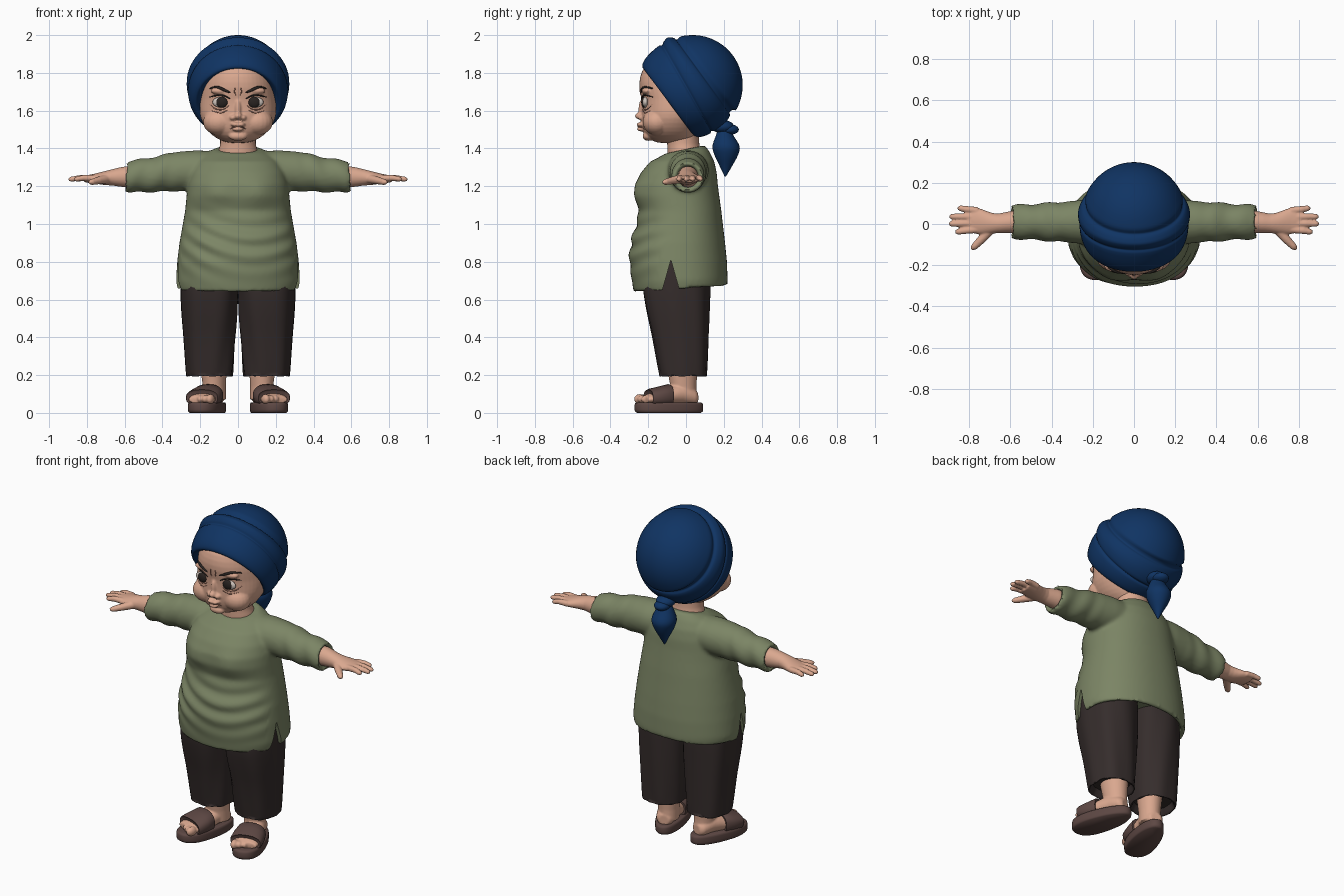
import bpy, bmesh, math
from mathutils import Vector as V, Matrix
from mathutils.bvhtree import BVHTree

if "Cube" in bpy.data.objects:
    bpy.data.objects.remove(bpy.data.objects["Cube"])

X, Y, Z = V((1, 0, 0)), V((0, 1, 0)), V((0, 0, 1))


def material(name, rgb):
    m = bpy.data.materials.new(name)
    m.diffuse_color = (*rgb, 1)
    m.use_nodes = True
    m.node_tree.nodes["Principled BSDF"].inputs["Base Color"].default_value = m.diffuse_color
    return m


NAVY = material("navy cloth", (0.005, 0.034, 0.125))
GREEN = material("olive cloth", (0.20, 0.235, 0.13))
SKIN = material("skin", (0.70, 0.39, 0.275))
PANTS = material("dark brown cloth", (0.036, 0.026, 0.025))
LEATHER = material("brown leather", (0.11, 0.064, 0.057))
DARK = material("near black", (0.022, 0.017, 0.015))
WHITE = material("eye white", (0.62, 0.55, 0.5))
FOLD = material("skin crease", (0.36, 0.17, 0.12))


def smooth_rows(rows, k):
    """Catmull-Rom interpolation between rows of numbers."""
    out = []
    for i in range(len(rows) - 1):
        p = [rows[max(0, min(len(rows) - 1, i + j))] for j in (-1, 0, 1, 2)]
        for s in range(k):
            t = s / k
            out.append([b + 0.5 * t * (c - a + t * (2*a - 5*b + 4*c - d + t * (3*(b - c) + d - a)))
                        for a, b, c, d in zip(*p)])
    return out + [list(rows[-1])]


def tube(bm, rows, d=None, up=Y, n=32, k=1, p=2.0):
    """Loft rows of (x, y, z, half width, half depth[, tilt])."""
    rows = smooth_rows([tuple(r) + (0,) * (6 - len(r)) for r in rows], k)
    rings = []
    for i, r in enumerate(rows):
        c = V(r[:3])
        t = d or (V(rows[min(i + 1, len(rows) - 1)][:3]) - V(rows[max(i - 1, 0)][:3])).normalized()
        side = up.cross(t).normalized()
        v = t.cross(side)
        ring = []
        for j in range(n):
            a = math.tau * j / n
            co, si = (math.copysign(abs(f) ** (2 / p), f) for f in (math.cos(a), math.sin(a)))
            ring.append(bm.verts.new(c + side * r[3] * co + v * r[4] * si + Z * r[5] * si))
        rings.append(ring)
    for a, b in zip(rings, rings[1:]):
        for j in range(n):
            bm.faces.new((a[j], a[(j + 1) % n], b[(j + 1) % n], b[j]))
    bm.faces.new(rings[0])
    bm.faces.new(rings[-1])


def blob(bm, c, r):
    m = Matrix.Translation(c) @ Matrix.Diagonal((*r, 1))
    bmesh.ops.create_uvsphere(bm, u_segments=20, v_segments=12, radius=1, matrix=m)


def bake(o):
    me = bpy.data.meshes.new_from_object(o.evaluated_get(bpy.context.evaluated_depsgraph_get()))
    o.modifiers.clear()
    o.data = me


def finish(name, bm, mat, mirror=False, voxel=0, smooth=0, angle=50):
    bmesh.ops.recalc_face_normals(bm, faces=bm.faces)
    me = bpy.data.meshes.new(name)
    bm.to_mesh(me)
    bm.free()
    o = bpy.data.objects.new(name, me)
    bpy.context.collection.objects.link(o)
    if mirror:
        o.modifiers.new("mirror", 'MIRROR').use_mirror_merge = False
    if voxel:
        m = o.modifiers.new("remesh", 'REMESH')
        m.mode, m.voxel_size = 'VOXEL', voxel
    if smooth:
        m = o.modifiers.new("smooth", 'SMOOTH')
        m.factor, m.iterations = 0.5, smooth
    bake(o)
    shade(o, mat, angle)
    return o


def shade(o, mat, angle):
    o.data.materials.clear()
    o.data.materials.append(mat)
    o.data.shade_smooth()
    o.data.set_sharp_from_angle(angle=math.radians(angle))


# Tunic: hollow hem, body, neckline and sleeves fused together
bm = bmesh.new()
body = [(.76, .29, -.24, .18, 0), (.66, .30, -.255, .195, .015), (.655, .32, -.277, .22, .017),
        (.70, .328, -.285, .22, .012), (.80, .322, -.30, .217, 0), (.90, .31, -.292, .207, 0),
        (1.0, .292, -.262, .195, 0), (1.07, .28, -.25, .187, 0), (1.15, .272, -.272, .176, 0),
        (1.21, .265, -.268, .168, 0), (1.27, .25, -.24, .163, 0), (1.33, .22, -.19, .15, 0),
        (1.37, .175, -.135, .125, .012), (1.395, .125, -.11, .10, .022)]
tube(bm, [(0, (f + b) / 2, z, w, (b - f) / 2, t) for z, w, f, b, t in body], d=Z, n=64, p=2.2)
tube(bm, [(.10, .01, 1.285, .11, .10), (.22, .01, 1.283, .11, .107), (.32, .01, 1.278, .10, .105),
          (.45, .01, 1.262, .09, .093), (.57, .01, 1.25, .083, .084), (.595, .01, 1.25, .08, .08),
          (.592, .01, 1.25, .06, .06), (.55, .01, 1.25, .055, .055)], d=X, up=Z)
tunic = finish("tunic", bm, GREEN, mirror=True, voxel=.011, smooth=5)
for v in tunic.data.vertices:
    x, y, z = v.co
    if y < -.05 and abs(x) < .3:  # sagging belly drapes and bust
        win = math.exp(-((z - .9) / .14) ** 2) * min(1, (-y - .05) / .12)
        v.co.y -= .008 * win * math.sin(62 * (z - 1.1 * x * x + .18 * x))
        v.co.y -= .014 * math.exp(-(((abs(x) - .12) / .075) ** 2 + ((z - 1.17) / .07) ** 2))
    elif abs(x) > .3 and z > 1.1:  # sleeve folds
        v.co += v.normal * .004 * math.sin(48 * abs(x) + 20 * z) * min(1, (abs(x) - .3) / .08)

# Side slits
bm = bmesh.new()
for s in (-1, 1):
    a, b = ([bm.verts.new((s * x, y, z)) for y, z in ((-.145, .58), (-.015, .58), (-.08, .81))]
            for x in (.26, .42))
    bm.faces.new(a)
    bm.faces.new(b)
    for j in range(3):
        bm.faces.new((a[j], a[(j + 1) % 3], b[(j + 1) % 3], b[j]))
cutter = finish("slit_cutter", bm, GREEN)
cutter.hide_render = True
m = tunic.modifiers.new("slits", 'BOOLEAN')
m.operation, m.object = 'DIFFERENCE', cutter
bake(tunic)
shade(tunic, GREEN, 50)
bpy.data.objects.remove(cutter)

# Trousers
bm = bmesh.new()
tube(bm, [(.15, -.015, .235, .10, .10), (.15, -.015, .20, .112, .117), (.15, -.015, .197, .118, .123),
          (.15, -.016, .215, .123, .127), (.150, -.03, .40, .136, .148), (.151, -.045, .55, .147, .168),
          (.152, -.053, .68, .15, .178), (.152, -.05, .84, .146, .16)], d=Z, n=40, k=3, p=2.35)
trousers = finish("trousers", bm, PANTS, mirror=True)
for v in trousers.data.vertices:
    a = math.atan2(v.co.y + .03, abs(v.co.x) - .15)
    v.co += v.normal * .0035 * math.sin(7 * a + 5 * v.co.z)

# Feet and sandals, built straight then turned outward
TURN = Matrix.Translation((.157, -.09, 0)) @ Matrix.Rotation(math.radians(17), 4, 'Z')
bm = bmesh.new()
tube(bm, [(0, .155, .08, .03, .03), (0, .135, .085, .05, .045), (0, .07, .10, .06, .055),
          (0, 0, .09, .07, .05), (0, -.08, .078, .078, .035), (0, -.135, .07, .07, .022)],
     d=-Y, up=Z, k=2)
tube(bm, [(-.01, .085, .07, .058, .07), (-.008, .082, .14, .06, .07), (-.006, .075, .25, .07, .083)], d=Z)
for i, r in enumerate((.027, .021, .02, .019, .018)):
    blob(bm, (-.055 + .029 * i, -.143 + .007 * i * i * .45, .073), (r * .8, r * 1.25, r))
bmesh.ops.transform(bm, matrix=TURN, verts=bm.verts)
finish("feet", bm, SKIN, mirror=True, voxel=.006, smooth=3)

bm = bmesh.new()
tube(bm, [(0, 0, z, .083 * s, .187 * s) for z, s in
          ((0, .93), (.008, .99), (.018, 1), (.042, 1), (.052, .98), (.056, .92))], d=Z, n=48, p=2.3)
for v in bm.verts:
    v.co.x *= 1 - .9 * v.co.y
bmesh.ops.transform(bm, matrix=TURN, verts=bm.verts)
finish("sandal_soles", bm, LEATHER, mirror=True, angle=60)

bm = bmesh.new()
tube(bm, [(0, -.108, .08, .075, .035), (0, -.115, .08, .087, .043), (0, -.105, .08, .092, .048),
          (0, -.05, .085, .091, .056), (0, -.005, .09, .084, .062), (0, .003, .09, .08, .058),
          (0, 0, .09, .066, .045)], d=Y, up=Z, p=2.4)
bmesh.ops.transform(bm, matrix=TURN, verts=bm.verts)
finish("sandal_straps", bm, LEATHER, mirror=True)

# Forearms and hands
bm = bmesh.new()
tube(bm, [(.50, .01, 1.25, .054, .054), (.59, .01, 1.25, .054, .056), (.66, .003, 1.247, .047, .044),
          (.71, .006, 1.243, .055, .036), (.76, .015, 1.24, .064, .026), (.81, .018, 1.238, .054, .018)],
     d=X, up=Z, k=2)
for y0, tx, ty in ((.065, .855, .077), (.034, .895, .036), (.003, .897, .001), (-.026, .867, -.038)):
    mid = ((.77 + tx) / 2, (y0 + ty) / 2, 1.244)
    tube(bm, [(.76, y0, 1.242, .018, .018), (*mid, .0165, .016), (tx - .01, ty, 1.237, .014, .013),
              (tx, ty, 1.235, .007, .006)], up=Z, n=12)
tube(bm, [(.69, -.02, 1.24, .025, .025), (.74, -.075, 1.23, .021, .02), (.775, -.11, 1.222, .017, .016),
          (.788, -.122, 1.22, .008, .007)], up=Z, n=12)
finish("hands", bm, SKIN, mirror=True, voxel=.005, smooth=2)

# Neck
bm = bmesh.new()
tube(bm, [(0, -.005, 1.30, .11, .09), (0, -.01, 1.385, .103, .088), (0, -.015, 1.43, .094, .085),
          (0, -.02, 1.52, .10, .09)], d=Z, k=3)
finish("neck", bm, SKIN)

# Head with jowls, nose and pout fused in
bm = bmesh.new()
face = [(1.43, .04, -.14, -.03), (1.44, .085, -.175, .04), (1.47, .135, -.21, .06), (1.51, .172, -.228, .08),
        (1.56, .197, -.235, .11), (1.61, .203, -.234, .13), (1.66, .20, -.236, .15), (1.72, .192, -.246, .15),
        (1.78, .18, -.242, .15), (1.84, .16, -.212, .14), (1.90, .10, -.13, .10)]
tube(bm, [(0, (f + b) / 2, z, w, (b - f) / 2) for z, w, f, b in face], d=Z, n=48, k=2, p=2.1)
for s in (-1, 1):
    blob(bm, (s * .10, -.155, 1.54), (.085, .075, .07))   # cheek
    blob(bm, (s * .027, -.236, 1.563), (.017, .018, .014))  # nostril
    blob(bm, (s * .085, -.205, 1.705), (.06, .03, .022))  # brow ridge
    blob(bm, (s * .014, -.236, 1.527), (.024, .026, .012))  # upper lip
blob(bm, (0, -.24, 1.572), (.022, .03, .02))
blob(bm, (0, -.232, 1.61), (.016, .02, .05))
blob(bm, (0, -.234, 1.502), (.03, .026, .012))
blob(bm, (0, -.20, 1.465), (.05, .03, .025))
head = finish("head", bm, SKIN, voxel=.006, smooth=3)
bpy.context.view_layer.update()
bvh = BVHTree.FromObject(head, bpy.context.evaluated_depsgraph_get())


def face_y(x, z):
    return bvh.ray_cast(V((x, -1, z)), Y)[0].y


def face_lines(name, lines, mat):
    bm = bmesh.new()
    for r, pts in lines:
        pts = smooth_rows(pts, 4)
        tube(bm, [(x, face_y(x, z), z, *(2 * [r * (.35 + .65 * math.sin(math.pi * i / (len(pts) - 1)))]))
                  for i, (x, z) in enumerate(pts)], up=Y, n=8)
    finish(name, bm, mat, mirror=True)


# Eyes
for name, mat, x, out, r in (("eye_whites", WHITE, .09, -.004, (.045, .016, .028)),
                             ("irises", DARK, .085, .004, (.032, .014, .029))):
    bm = bmesh.new()
    blob(bm, (x, face_y(.085, 1.645) - out, 1.645), r)
    finish(name, bm, mat, mirror=True)

# Brows, lashes, frown lines and mouth
face_lines("brows", [(.008, [(.04, 1.695), (.07, 1.708), (.11, 1.724), (.15, 1.718)]),
                     (.005, [(.04, 1.662), (.07, 1.678), (.105, 1.682), (.15, 1.672)])], DARK)
face_lines("creases", [(.003, [(.045, 1.63), (.08, 1.606), (.12, 1.61), (.15, 1.635)]),
                       (.0025, [(.05, 1.607), (.09, 1.588), (.14, 1.60)]),
                       (.003, [(.012, 1.68), (.018, 1.70), (.014, 1.725)]),
                       (.0035, [(.0, 1.517), (.02, 1.514), (.042, 1.502)])], FOLD)

# Head wrap: revolved about a tilted axis, with rolled bands framing the face
AXIS, UP2, C = V((0, -.8, -.6)), V((0, -.6, .8)), V((0, .035, 1.735))
prof = [(-.265 * math.cos(math.radians(a)), .265 * math.sin(math.radians(a))) for a in range(3, 72, 8)]
prof += [(-.074, .243), (-.064, .262), (-.025, .281), (.018, .277), (.034, .266), (.048, .274),
         (.095, .269), (.135, .255), (.155, .237), (.148, .215), (.10, .15)]
bm = bmesh.new()
tube(bm, [(*(C + AXIS * t), r, r) for t, r in prof], d=AXIS, up=X, n=64, k=3)
for v in bm.verts:
    t, u = (v.co - C).dot(AXIS), (v.co - C).dot(UP2)
    v.co -= AXIS * .035 * (u / .27) * math.exp(-((t - .02) / .06) ** 2)
    if u < 0 and t > -.1:
        v.co -= UP2 * .05 * u
    v.co.x *= .965
finish("head_wrap", bm, NAVY, angle=80)

# Knot and hanging tail of the wrap
bm = bmesh.new()
blob(bm, (0, .195, 1.515), (.055, .06, .035))
blob(bm, (0, .23, 1.50), (.045, .05, .028))
tube(bm, [(0, .20, 1.505, .03, .03), (0, .205, 1.465, .05, .048), (0, .212, 1.41, .07, .072),
          (0, .213, 1.36, .058, .06), (0, .211, 1.305, .03, .032), (0, .208, 1.252, .004, .004)],
     d=-Z, k=4)
finish("wrap_tail", bm, NAVY)
